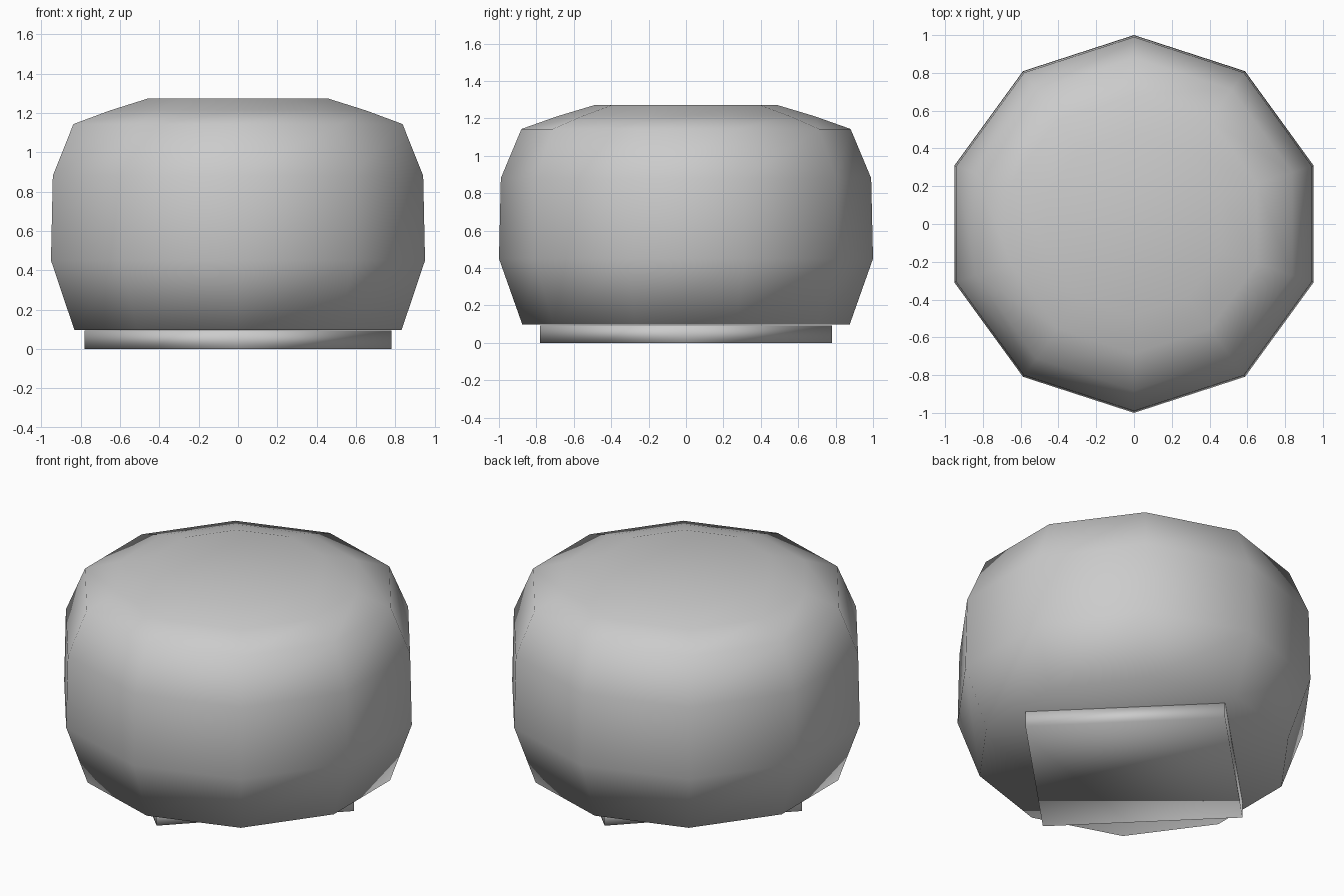
import bpy
import bmesh
from math import cos, sin, pi

cube = bpy.data.objects.get("Cube")
if cube:
    bpy.data.objects.remove(cube, do_unlink=True)

# One plain grey for everything
grey = bpy.data.materials.new("plain_grey")
grey.use_nodes = True
colour = (0.6, 0.6, 0.6, 1)
grey.diffuse_color = colour
grey.node_tree.nodes["Principled BSDF"].inputs["Base Color"].default_value = colour


def turned(name, profile, sides):
    """Spin a (radius, height) profile into a closed, smooth-shaded solid."""
    bm = bmesh.new()
    rings = []
    for r, z in profile:
        angles = [pi / 2 + 2 * pi * i / sides for i in range(sides)]
        rings.append([bm.verts.new((r * cos(a), r * sin(a), z)) for a in angles])
    for low, high in zip(rings, rings[1:]):
        for i in range(sides):
            j = (i + 1) % sides
            bm.faces.new((low[i], low[j], high[j], high[i]))
    bm.faces.new(rings[0][::-1])
    bm.faces.new(rings[-1])
    for face in bm.faces:
        face.smooth = True
    mesh = bpy.data.meshes.new(name)
    bm.to_mesh(mesh)
    bm.free()
    mesh.materials.append(grey)
    obj = bpy.data.objects.new(name, mesh)
    bpy.context.collection.objects.link(obj)
    return obj


# Ten-sided rounded body
turned("body", [(0.875, 0.097), (1.0, 0.45), (0.99, 0.88), (0.88, 1.143),
                (0.685, 1.212), (0.485, 1.272)], 10)

# Square foot, corners on the axes
turned("foot", [(0.78, 0), (0.78, 0.093)], 4)
